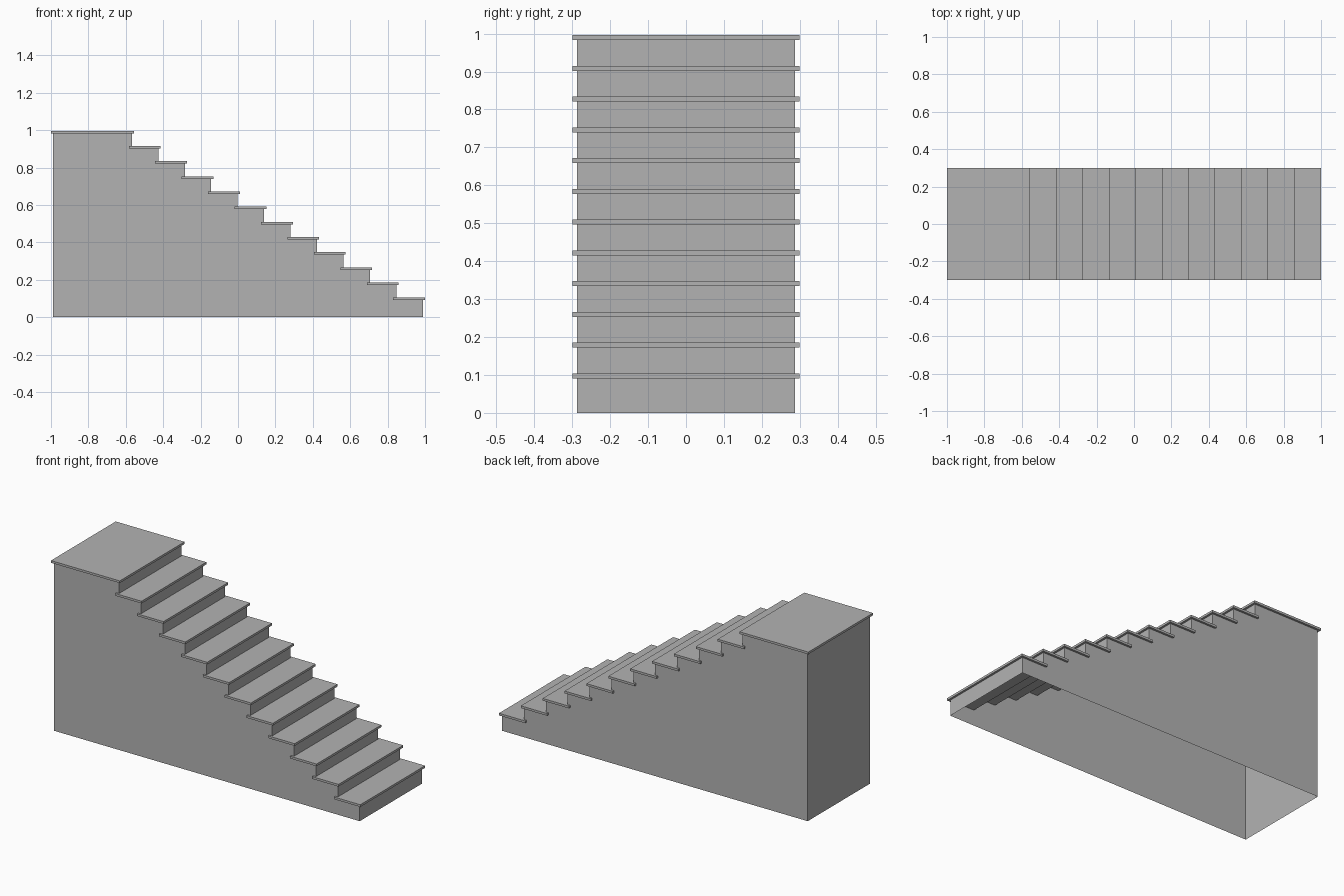
import bpy
import bmesh

cube = bpy.data.objects.get("Cube")
if cube:
    bpy.data.objects.remove(cube, do_unlink=True)

STEPS = 12
RUN, RISE = 0.1414, 0.0811       # spacing of the steps
FIRST_TOP = 0.104                # top of the lowest tread
THICK, DEPTH = 0.013, 0.17       # tread board
OVERHANG = 0.012
HALF_WIDTH = 0.299

grey = bpy.data.materials.new("plain_grey")
grey.use_nodes = True
colour = (0.45, 0.45, 0.45, 1)
grey.diffuse_color = colour
grey.node_tree.nodes["Principled BSDF"].inputs["Base Color"].default_value = colour


def finish(bm, name):
    mesh = bpy.data.meshes.new(name)
    bm.to_mesh(mesh)
    bm.free()
    mesh.materials.append(grey)
    obj = bpy.data.objects.new(name, mesh)
    bpy.context.collection.objects.link(obj)
    return obj


def box(name, x0, x1, half_y, z0, z1):
    bm = bmesh.new()
    bmesh.ops.create_cube(bm, size=1)
    bmesh.ops.scale(bm, vec=(x1 - x0, 2 * half_y, z1 - z0), verts=bm.verts)
    bmesh.ops.translate(bm, vec=((x0 + x1) / 2, 0, (z0 + z1) / 2), verts=bm.verts)
    return finish(bm, name)


# Treads, the last one widened into the landing
for i in range(STEPS):
    nose = 1 - i * RUN
    top = FIRST_TOP + i * RISE
    landing = i == STEPS - 1
    box("landing" if landing else f"tread_{i + 1}",
        -1 if landing else nose - DEPTH, nose, HALF_WIDTH, top - THICK, top)

# Stepped outline of the hollow base
back = -1 + OVERHANG
outline = [(back, 0), (1 - OVERHANG, 0)]
for i in range(STEPS):
    under = FIRST_TOP + i * RISE - THICK
    outline.append((1 - OVERHANG - i * RUN, under))
    outline.append((back if i == STEPS - 1 else 1 - OVERHANG - (i + 1) * RUN, under))

# Side walls, risers and back wall; the bottom is open and treads close the top
bm = bmesh.new()
y = HALF_WIDTH - OVERHANG
near = [bm.verts.new((x, -y, z)) for x, z in outline]
far = [bm.verts.new((x, y, z)) for x, z in outline]
bm.faces.new(near)
bm.faces.new(far[::-1])
for i in range(len(outline)):
    j = (i + 1) % len(outline)
    if outline[i][1] != outline[j][1]:
        bm.faces.new((near[j], near[i], far[i], far[j]))
finish(bm, "stair_base")
